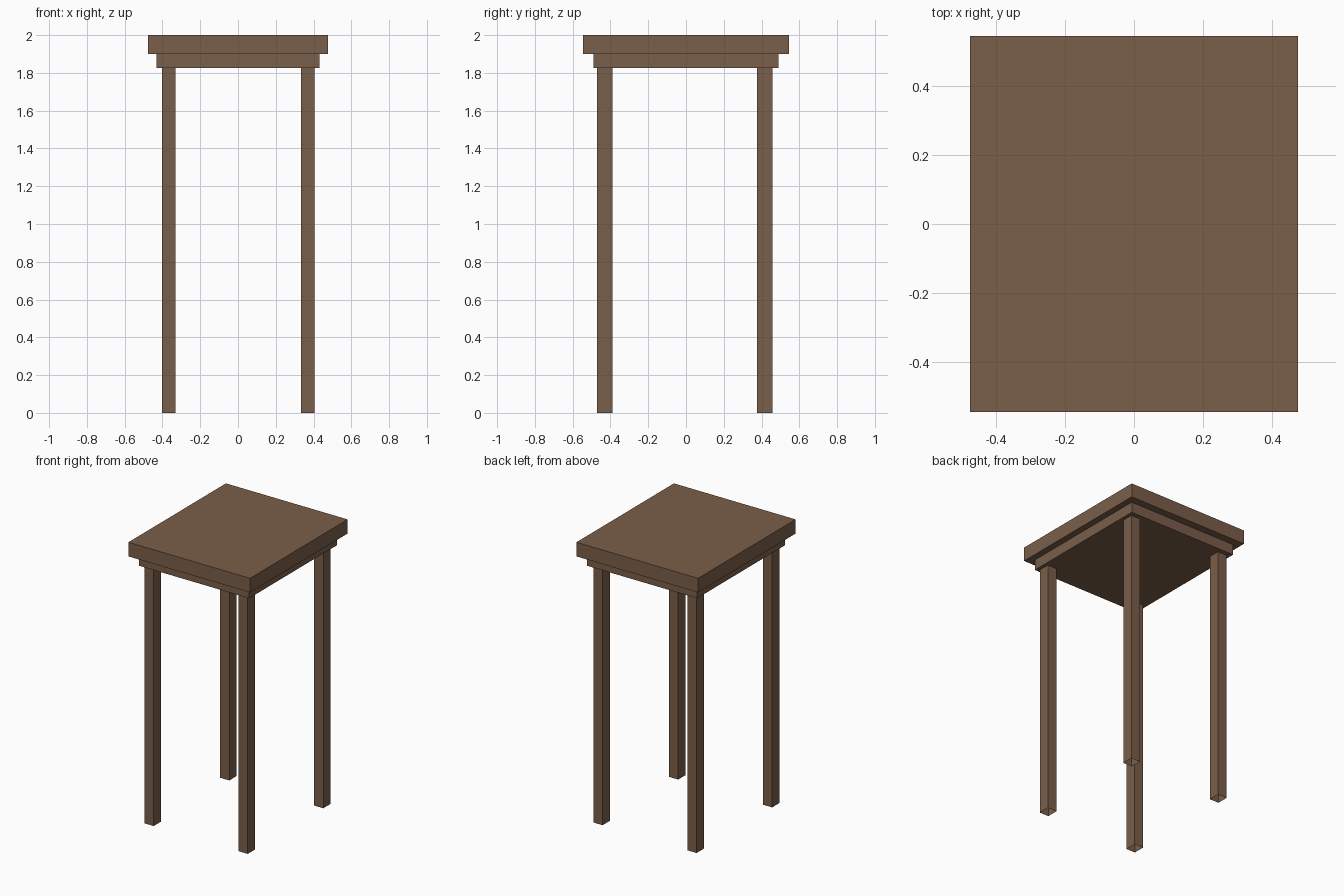
import bpy
import bmesh

if "Cube" in bpy.data.objects:
    bpy.data.objects.remove(bpy.data.objects["Cube"])

wood = bpy.data.materials.new("brown_wood")
wood.diffuse_color = (0.195, 0.112, 0.067, 1.0)
wood.use_nodes = True
wood.node_tree.nodes["Principled BSDF"].inputs["Base Color"].default_value = wood.diffuse_color


def box(name, x, y, z, open_ends=False):
    """Box spanning the (min, max) ranges; open_ends drops its top and bottom."""
    bm = bmesh.new()
    bmesh.ops.create_cube(bm, size=1)
    for v in bm.verts:
        v.co = [r[0] + (c + 0.5) * (r[1] - r[0]) for c, r in zip(v.co, (x, y, z))]
    bm.normal_update()
    if open_ends:
        ends = [f for f in bm.faces if abs(f.normal.z) > 0.9]
        bmesh.ops.delete(bm, geom=ends, context='FACES_ONLY')
    mesh = bpy.data.meshes.new(name)
    bm.to_mesh(mesh)
    bm.free()
    mesh.materials.append(wood)
    obj = bpy.data.objects.new(name, mesh)
    bpy.context.collection.objects.link(obj)
    return obj


# Tabletop slab and the smaller solid apron under it
box("tabletop", (-0.477, 0.477), (-0.546, 0.546), (1.9, 2.0))
box("apron", (-0.431, 0.431), (-0.491, 0.491), (1.825, 1.9))

# Four slim hollow-ended legs
leg_x = {"left": (-0.403, -0.331), "right": (0.334, 0.406)}
leg_y = {"front": (-0.471, -0.389), "back": (0.375, 0.457)}
for depth, y in leg_y.items():
    for side, x in leg_x.items():
        box(f"{depth}_{side}_leg", x, y, (0.0, 1.825), open_ends=True)
